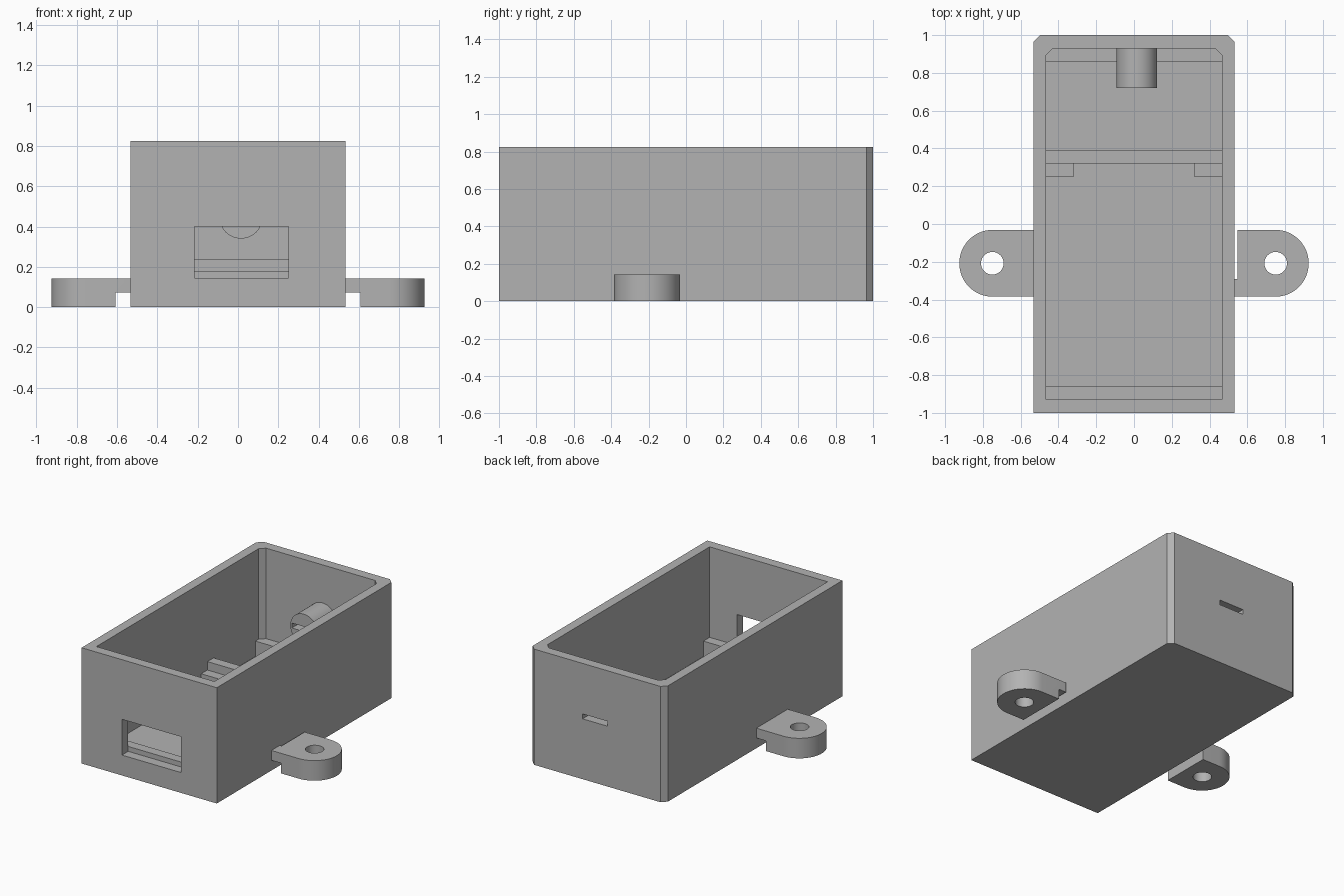
import bpy, bmesh, math

cube = bpy.data.objects.get("Cube")
if cube:
    bpy.data.objects.remove(cube, do_unlink=True)

grey = bpy.data.materials.new("plain grey")
grey.use_nodes = True
colour = (0.45, 0.45, 0.45, 1)
grey.diffuse_color = colour
grey.node_tree.nodes["Principled BSDF"].inputs["Base Color"].default_value = colour


def prism(name, outline, low, high, axis="Z"):
    """Extrude a flat outline along z, or along y when axis is Y."""
    bm = bmesh.new()
    place = (lambda a, b, h: (a, b, h)) if axis == "Z" else (lambda a, b, h: (a, h, b))
    base = bm.faces.new([bm.verts.new(place(a, b, low)) for a, b in outline])
    up = bmesh.ops.extrude_face_region(bm, geom=[base])["geom"]
    for v in up:
        if isinstance(v, bmesh.types.BMVert):
            v.co[2 if axis == "Z" else 1] = high
    bmesh.ops.recalc_face_normals(bm, faces=bm.faces)
    mesh = bpy.data.meshes.new(name)
    bm.to_mesh(mesh)
    bm.free()
    mesh.materials.append(grey)
    obj = bpy.data.objects.new(name, mesh)
    bpy.context.collection.objects.link(obj)
    return obj


def box(name, x0, x1, y0, y1, z0, z1):
    return prism(name, [(x0, y0), (x1, y0), (x1, y1), (x0, y1)], z0, z1)


def arc(cx, cy, r, start, end, steps):
    angles = [math.radians(start + (end - start) * i / steps) for i in range(steps + 1)]
    return [(cx + r * math.cos(a), cy + r * math.sin(a)) for a in angles]


def cut(target, *cutters):
    """Subtract the cutters from the target, then discard them."""
    bpy.context.view_layer.objects.active = target
    for c in cutters:
        c.hide_render = True
        mod = target.modifiers.new("cut", "BOOLEAN")
        mod.operation = "DIFFERENCE"
        mod.solver = "EXACT"
        mod.object = c
        bpy.ops.object.modifier_apply(modifier=mod.name)
        bpy.data.objects.remove(c, do_unlink=True)


def smooth(obj):
    bpy.ops.object.select_all(action="DESELECT")
    obj.select_set(True)
    bpy.context.view_layer.objects.active = obj
    bpy.ops.object.shade_smooth_by_angle(angle=math.radians(30))


def chamfered(x, y, c):
    """Rectangle with its two back corners cut off."""
    return [(-x, -y), (x, -y), (x, y - c), (x - c, y), (c - x, y), (-x, y - c)]


HALF_X, IN_X, IN_Y, FLOOR = 0.533, 0.465, 0.93, 0.07
SUPPORT, STOP = 0.18, 0.24

# Open box with a front window and a thin slot in the back
case = prism("case", chamfered(HALF_X, 1.0, 0.035), 0, 0.825)
cut(case,
    prism("cavity", chamfered(IN_X, IN_Y, 0.035), FLOOR, 1.0),
    box("window_cutter", -0.215, 0.25, -1.1, -0.9, 0.145, 0.4),
    box("slot_cutter", -0.08, 0.115, 0.9, 1.1, 0.43, 0.465))

# Support ledges and the stop rib across the floor
wall = IN_X + 0.02
box("front_ledge", -wall, wall, -IN_Y - 0.0, -0.86, FLOOR - 0.02, SUPPORT)
box("back_ledge", -IN_X, IN_X, 0.86, IN_Y, FLOOR - 0.02, SUPPORT)
box("stop_rib", -wall, wall, 0.32, 0.39, FLOOR - 0.02, STOP)
for side, label in ((-1, "right"), (1, "left")):
    x0, x1 = sorted((side * 0.32, side * wall))
    box(label + "_rib_support", x0, x1, 0.25, 0.33, FLOOR - 0.02, SUPPORT)

# Round boss on the back wall, slotted through
boss = prism("boss", arc(0.015, 0.447, 0.107, 0, 360, 48)[:-1], 0.72, 0.94, "Y")
cut(boss, box("boss_slot", -0.08, 0.115, 0.6, 1.1, 0.43, 0.465))
smooth(boss)

# Rounded mounting tabs with screw holes and an undercut beside the case
for side, label in ((-1, "right"), (1, "left")):
    outline = [(HALF_X, -0.385)] + arc(0.748, -0.208, 0.177, -90, 90, 32)
    if side > 0:
        outline += [(0.547, -0.031), (0.547, -0.29), (HALF_X, -0.29)]
    else:
        outline += [(HALF_X, -0.031)]
    tab = prism(label + "_tab", [(side * x, y) for x, y in outline], 0, 0.143)
    x0, x1 = sorted((side * 0.5, side * 0.608))
    cut(tab,
        prism("hole", arc(side * 0.75, -0.208, 0.06, 0, 360, 40)[:-1], -0.1, 0.3),
        box("undercut", x0, x1, -0.5, 0.1, -0.1, 0.073))
    smooth(tab)
